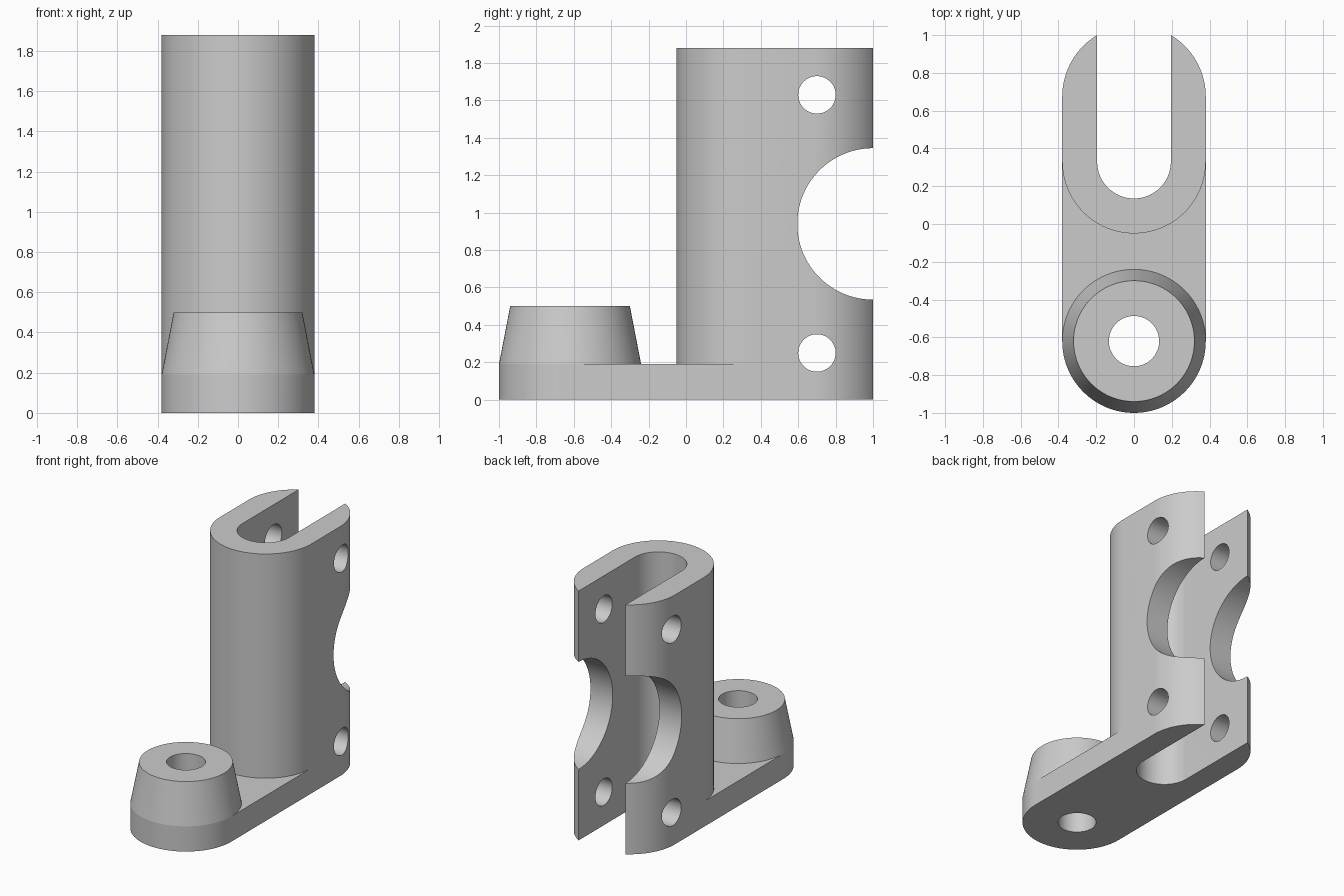
import bpy
import bmesh
from math import pi, cos, sin, asin, radians

cube = bpy.data.objects.get("Cube")
if cube:
    bpy.data.objects.remove(cube, do_unlink=True)

# Shared dimensions
R = 0.38            # outer radius of post and foot
SLOT = 0.195        # half width of the slot
HEIGHT = 1.88
FOOT = 0.19         # foot thickness
BOSS_Y = -0.62
POST_Y = 0.33       # centre of the post's front round
BACK_Y = 0.674      # centre of the post's rear round

grey = bpy.data.materials.new("plain grey")
grey.use_nodes = True
colour = (0.6, 0.6, 0.6, 1)
grey.diffuse_color = colour
grey.node_tree.nodes["Principled BSDF"].inputs["Base Color"].default_value = colour


def arc(cy, r, start, end, steps=48):
    return [(r * cos(start + (end - start) * i / steps),
             cy + r * sin(start + (end - start) * i / steps))
            for i in range(steps + 1)]


def finish(bm, name):
    bmesh.ops.recalc_face_normals(bm, faces=bm.faces)
    mesh = bpy.data.meshes.new(name)
    bm.to_mesh(mesh)
    bm.free()
    mesh.materials.append(grey)
    obj = bpy.data.objects.new(name, mesh)
    bpy.context.collection.objects.link(obj)
    return obj


def extrude(name, outline, height):
    bm = bmesh.new()
    face = bm.faces.new([bm.verts.new((x, y, 0)) for x, y in outline])
    top = bmesh.ops.extrude_face_region(bm, geom=[face])["geom"]
    bmesh.ops.translate(bm, vec=(0, 0, height),
                        verts=[v for v in top if isinstance(v, bmesh.types.BMVert)])
    return finish(bm, name)


def cylinder(name, r1, r2, depth, location, sideways=False):
    bm = bmesh.new()
    bmesh.ops.create_cone(bm, cap_ends=True, segments=96,
                          radius1=r1, radius2=r2, depth=depth)
    obj = finish(bm, name)
    obj.location = location
    if sideways:
        obj.rotation_euler.y = pi / 2
    return obj


def combine(target, other, operation):
    mod = target.modifiers.new(operation.lower(), "BOOLEAN")
    mod.operation = operation
    mod.solver = "EXACT"
    mod.object = other
    bpy.context.view_layer.update()
    graph = bpy.context.evaluated_depsgraph_get()
    mesh = bpy.data.meshes.new_from_object(target.evaluated_get(graph))
    target.modifiers.clear()
    target.data = mesh
    bpy.data.objects.remove(other, do_unlink=True)


def slotted_outline(front_y):
    # Rounded front, rounded rear flanks, and a slot open to the back
    flank = asin((1 - BACK_Y) / R)
    return (arc(front_y, R, -pi, 0) + arc(BACK_Y, R, 0, flank, 20)
            + [(SLOT, 1)] + arc(POST_Y, SLOT, 0, -pi) + [(-SLOT, 1)]
            + arc(BACK_Y, R, pi - flank, pi, 20))


# Foot, upright slotted post and tapered boss
bracket = extrude("bracket", slotted_outline(BOSS_Y), FOOT)
post = extrude("post", slotted_outline(POST_Y), HEIGHT)
combine(bracket, post, "UNION")
boss_height = 0.31
boss = cylinder("boss", R, 0.32, boss_height, (0, BOSS_Y, FOOT + boss_height / 2))
combine(bracket, boss, "UNION")

# Vertical screw hole, large rear cradle and two cross-bolt holes
combine(bracket, cylinder("screw_hole", 0.133, 0.133, 2, (0, BOSS_Y, 0.3)), "DIFFERENCE")
combine(bracket, cylinder("cradle", 0.405, 0.405, 2, (0, 1, HEIGHT / 2), True), "DIFFERENCE")
for z in (0.25, HEIGHT - 0.25):
    combine(bracket, cylinder("bolt_hole", 0.1, 0.1, 2, (0, 0.7, z), True), "DIFFERENCE")

# Smooth rounds with crisp edges
bpy.ops.object.select_all(action="DESELECT")
bracket.select_set(True)
bpy.context.view_layer.objects.active = bracket
bpy.ops.object.shade_smooth_by_angle(angle=radians(10))
